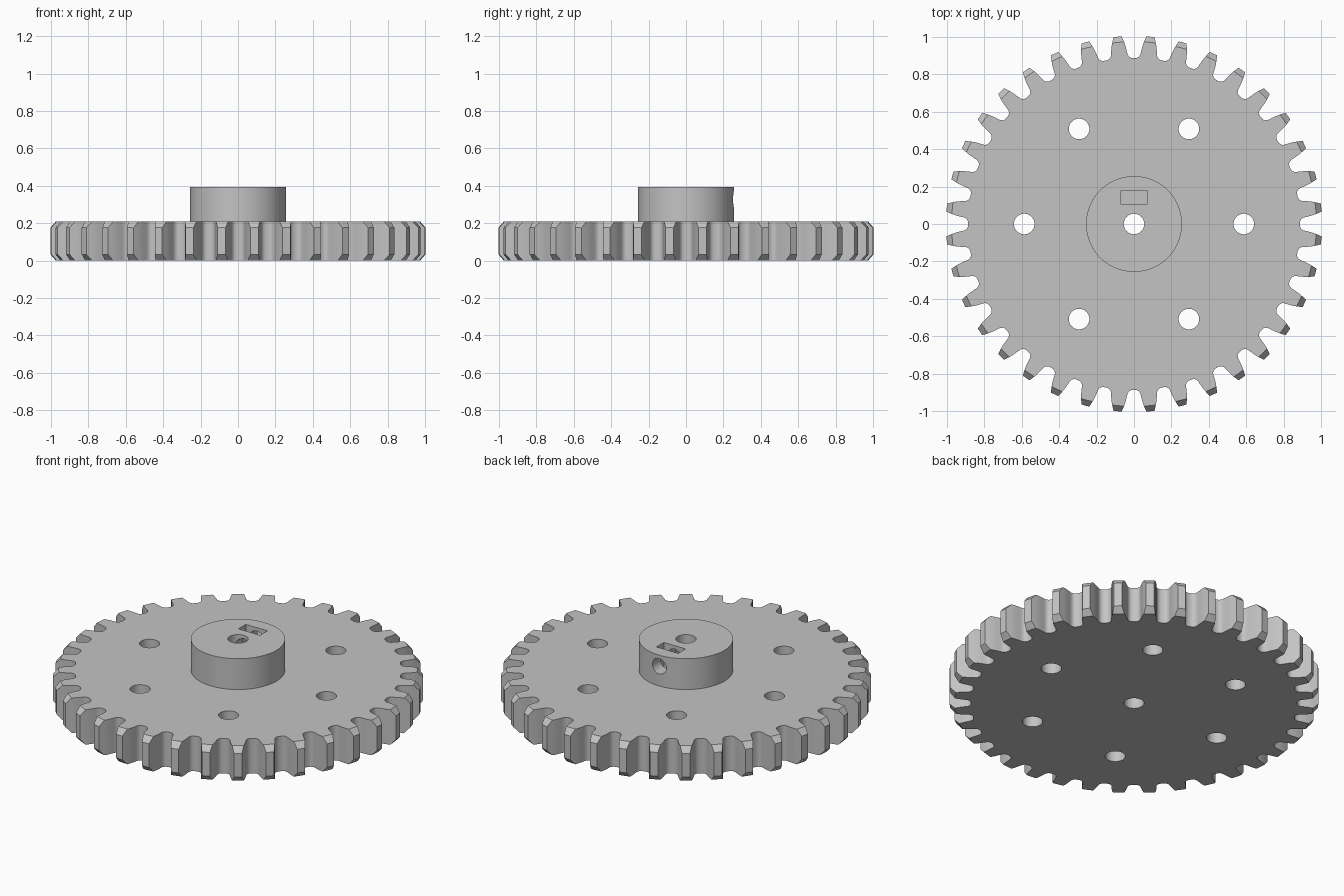
import bpy
import bmesh
from math import sin, cos, pi, radians
from mathutils import Matrix, Vector

TEETH = 36
THICK = 0.21
HUB_TOP = 0.395
HUB_R = 0.256
BORE_R = 0.055

old = bpy.data.objects.get("Cube")
if old:
    bpy.data.objects.remove(old, do_unlink=True)

grey = bpy.data.materials.new("plain grey")
grey.use_nodes = True
colour = (0.55, 0.55, 0.55, 1)
grey.diffuse_color = colour
grey.node_tree.nodes["Principled BSDF"].inputs["Base Color"].default_value = colour


def finish(bm, name):
    bmesh.ops.recalc_face_normals(bm, faces=bm.faces)
    mesh = bpy.data.meshes.new(name)
    bm.to_mesh(mesh)
    bm.free()
    mesh.materials.append(grey)
    obj = bpy.data.objects.new(name, mesh)
    bpy.context.collection.objects.link(obj)
    return obj


def prism(name, outline, z0, z1):
    bm = bmesh.new()
    face = bm.faces.new([bm.verts.new((x, y, z0)) for x, y in outline])
    top = bmesh.ops.extrude_face_region(bm, geom=[face])["geom"]
    verts = [v for v in top if isinstance(v, bmesh.types.BMVert)]
    bmesh.ops.translate(bm, verts=verts, vec=(0, 0, z1 - z0))
    return finish(bm, name)


def circle(r, n, cx=0, cy=0):
    return [(cx + r * cos(2 * pi * i / n), cy + r * sin(2 * pi * i / n)) for i in range(n)]


def combine(target, tool, operation):
    mod = target.modifiers.new("combine", "BOOLEAN")
    mod.object = tool
    mod.operation = operation
    mod.solver = "EXACT"
    bpy.ops.object.select_all(action="DESELECT")
    bpy.context.view_layer.objects.active = target
    target.select_set(True)
    bpy.ops.object.modifier_apply(modifier=mod.name)
    bpy.data.objects.remove(tool, do_unlink=True)


# Half of one tooth gap: radius and half width, from rounded root to tip
half_gap = [(0.887, 0.010), (0.890, 0.020), (0.896, 0.028), (0.905, 0.034),
            (0.922, 0.038), (0.942, 0.043), (0.962, 0.049), (0.982, 0.057), (1.003, 0.066)]
gap = [(r, w) for r, w in reversed(half_gap)] + [(r, -w) for r, w in half_gap]
outline = []
for i in range(TEETH):
    turn = Matrix.Rotation(2 * pi * i / TEETH, 2)
    outline += [tuple(turn @ Vector((r, -w))) for r, w in gap]
gear = prism("gear_wheel", outline, 0, THICK)

# Turned blank that chamfers the tooth tips top and bottom
bm = bmesh.new()
rings = []
for r, z in ((0.975, 0), (1.015, 0.045), (1.015, THICK - 0.045), (0.975, THICK)):
    rings.append([bm.verts.new((x, y, z)) for x, y in circle(r, 144)])
for low, high in zip(rings, rings[1:]):
    for i in range(len(low)):
        j = (i + 1) % len(low)
        bm.faces.new((low[i], low[j], high[j], high[i]))
bm.faces.new(rings[0])
bm.faces.new(rings[-1])
combine(gear, finish(bm, "chamfer_blank"), "INTERSECT")

# Raised hub
combine(gear, prism("hub", circle(HUB_R, 96), THICK / 2, HUB_TOP), "UNION")

# Shaft bore and ring of six holes
combine(gear, prism("bore_cutter", circle(BORE_R, 48), -0.1, 0.6), "DIFFERENCE")
for i in range(6):
    a = radians(60 * i)
    hole = circle(BORE_R, 48, 0.587 * cos(a), 0.587 * sin(a))
    combine(gear, prism("hole_cutter", hole, -0.1, 0.35), "DIFFERENCE")

# Nut slot in the hub top
slot = [(-0.072, 0.107), (0.072, 0.107), (0.072, 0.177), (-0.072, 0.177)]
combine(gear, prism("slot_cutter", slot, 0.245, 0.5), "DIFFERENCE")

# Set screw hole from the back of the hub into the bore
screw = prism("screw_cutter", circle(0.046, 40), 0, 0.35)
screw.data.transform(Matrix.Translation((0, 0, 0.328)) @ Matrix.Rotation(-pi / 2, 4, "X"))
combine(gear, screw, "DIFFERENCE")

bpy.ops.object.select_all(action="DESELECT")
gear.select_set(True)
bpy.context.view_layer.objects.active = gear
bpy.ops.object.shade_smooth_by_angle(angle=radians(25))
